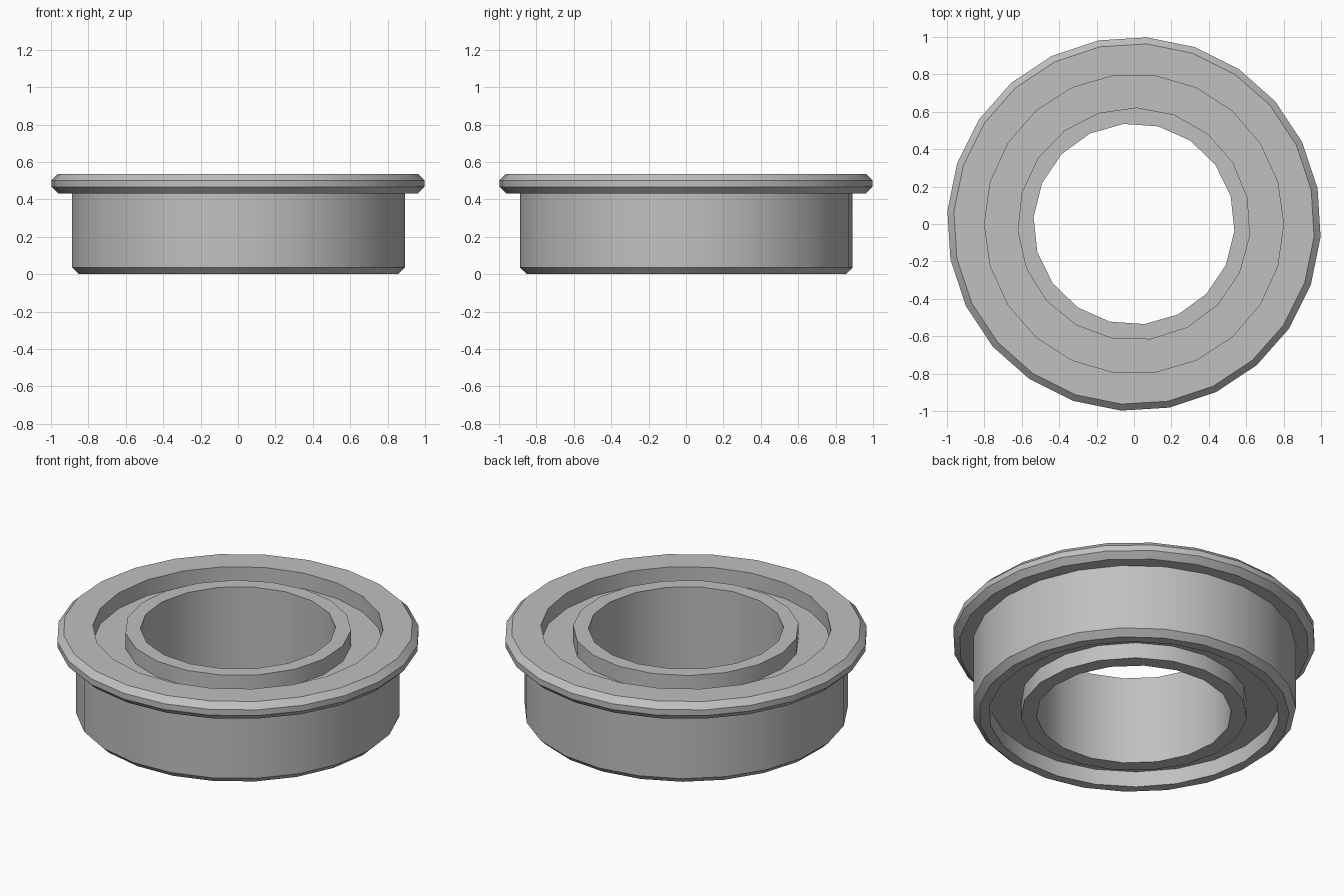
import bpy
import bmesh
from math import cos, sin, pi, radians

cube = bpy.data.objects.get("Cube")
if cube:
    bpy.data.objects.remove(cube, do_unlink=True)

steel = bpy.data.materials.new("steel_grey")
steel.use_nodes = True
COLOUR = (0.53, 0.53, 0.53, 1)
steel.diffuse_color = COLOUR
steel.node_tree.nodes["Principled BSDF"].inputs["Base Color"].default_value = COLOUR


def circle(bm, radius, z, sides, start):
    """One ring of vertices, beginning at the start angle in degrees."""
    angles = [radians(start) + 2 * pi * i / sides for i in range(sides)]
    return [bm.verts.new((radius * cos(a), radius * sin(a), z)) for a in angles]


def stitch(bm, a, b):
    """Join two rings: quads for equal counts, otherwise triangles by angle."""
    n, m = len(a), len(b)
    if n == m:
        for i in range(n):
            j = (i + 1) % n
            bm.faces.new((a[i], a[j], b[j], b[i]))
        return
    i = j = 0
    while i < n or j < m:
        if j == m or (i < n and (i + 0.5) / n <= (j + 0.5) / m):
            bm.faces.new((a[i], a[(i + 1) % n], b[j % m]))
            i += 1
        else:
            bm.faces.new((a[i % n], b[(j + 1) % m], b[j]))
            j += 1


def ring_part(name, profile):
    """Closed ring through (radius, z, facet style) profile points."""
    bm = bmesh.new()
    loops = [circle(bm, r, z, *style) for r, z, style in profile]
    for k, loop in enumerate(loops):
        stitch(bm, loop, loops[(k + 1) % len(loops)])
    bmesh.ops.recalc_face_normals(bm, faces=bm.faces[:])
    mesh = bpy.data.meshes.new(name)
    bm.to_mesh(mesh)
    bm.free()
    mesh.materials.append(steel)
    obj = bpy.data.objects.new(name, mesh)
    bpy.context.collection.objects.link(obj)
    bpy.ops.object.select_all(action="DESELECT")
    obj.select_set(True)
    bpy.context.view_layer.objects.active = obj
    bpy.ops.object.shade_smooth_by_angle(angle=radians(30))
    return obj


# Number of sides and start angle of each cylindrical surface
FLANGE = (24, -4)
BODY = (23, -1.5)
RACE = (22, 0)
HUB = (19, -6)
BORE = (18, -4)
TOP = 0.537
RECESS = 0.095

# Outer ring with chamfered foot and chamfered flange
ring_part("outer_ring", [
    (0.80, 0, RACE), (0.855, 0, BODY), (0.892, 0.036, BODY),
    (0.892, 0.432, BODY), (0.965, 0.432, FLANGE), (1.0, 0.467, FLANGE),
    (1.0, 0.502, FLANGE), (0.965, TOP, FLANGE), (0.80, TOP, RACE),
])

# Inner ring around the bore
ring_part("inner_ring", [
    (0.538, 0, BORE), (0.623, 0, HUB), (0.623, TOP, HUB), (0.538, TOP, BORE),
])

# Recessed shield filling the gap between the rings
ring_part("shield", [
    (0.60, RECESS, RACE), (0.81, RECESS, RACE),
    (0.81, TOP - RECESS, RACE), (0.60, TOP - RECESS, RACE),
])
